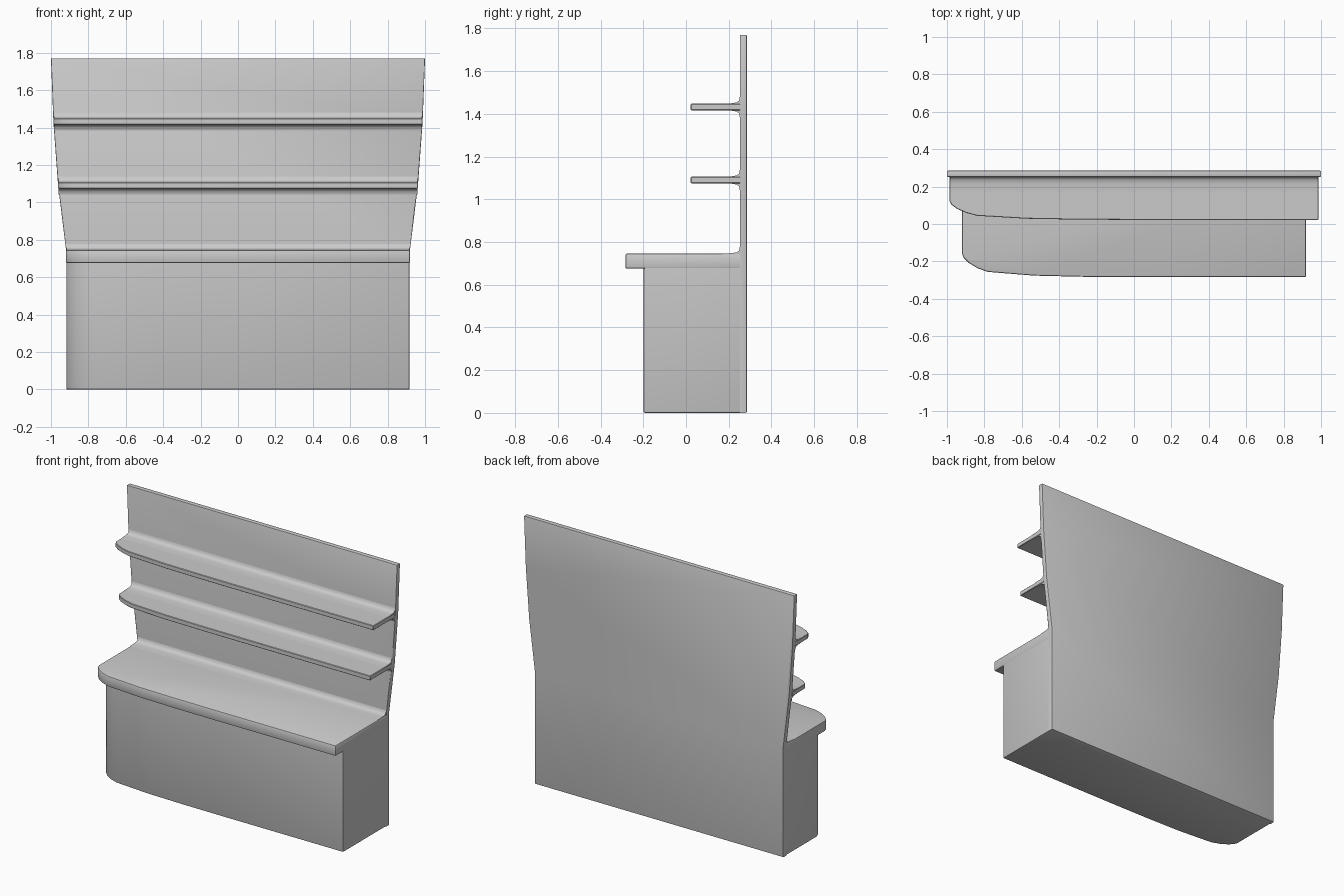
import bpy, bmesh

if "Cube" in bpy.data.objects:
    bpy.data.objects.remove(bpy.data.objects["Cube"])

BACK, FACE = 0.285, 0.252      # back and front of the upright panel

# Rounded front-left corner: x as a share of half width, y as depth behind the front
CORNER = [(-1.0, 0.128), (-0.99, 0.104), (-0.96, 0.076), (-0.91, 0.048),
          (-0.85, 0.028), (-0.58, 0.008), (-0.3, 0.002), (0.0, 0.0)]


def prism(name, outline, axis, lo, hi, bevel=0.0, pick=None, segments=2):
    """Extrude a 2D outline along an axis and bevel its sharp edges."""
    def place(a, b, c):
        return {'X': (c, a, b), 'Y': (a, c, b), 'Z': (a, b, c)}[axis]
    bm = bmesh.new()
    rings = [[bm.verts.new(place(a, b, c)) for a, b in outline] for c in (lo, hi)]
    bm.faces.new(rings[0])
    bm.faces.new(rings[1])
    n = len(outline)
    for i in range(n):
        j = (i + 1) % n
        bm.faces.new((rings[0][i], rings[0][j], rings[1][j], rings[1][i]))
    bmesh.ops.recalc_face_normals(bm, faces=bm.faces[:])
    if bevel:
        edges = [e for e in bm.edges if e.calc_face_angle(0) > 0.9
                 and (pick is None or pick((e.verts[0].co + e.verts[1].co) / 2))]
        bmesh.ops.bevel(bm, geom=edges, offset=bevel, segments=segments,
                        profile=0.5, affect='EDGES', clamp_overlap=True)
    mesh = bpy.data.meshes.new(name)
    bm.to_mesh(mesh)
    bm.free()
    obj = bpy.data.objects.new(name, mesh)
    bpy.context.collection.objects.link(obj)
    bpy.context.view_layer.objects.active = obj
    obj.select_set(True)
    bpy.ops.object.shade_smooth_by_angle(angle=0.7)
    obj.select_set(False)
    return obj


def slab_outline(half, front, depth=1.0):
    pts = [(x * half, front + y * depth) for x, y in CORNER]
    return pts + [(half, front), (half, FACE), (-half, FACE)]


def fillet(name, half, z, sign):
    """Soft concave strip where a slab meets the panel."""
    prof = [(0.17, 0.0), (0.215, 0.002), (0.238, 0.006), (0.248, 0.014),
            (FACE, 0.032), (FACE + 0.004, 0.032), (FACE + 0.004, -0.005), (0.17, -0.005)]
    prism(name, [(y, z + sign * h) for y, h in prof], 'X', -half, half)


# Upright back panel, flaring towards the top
widths = [(0.0, 0.918), (0.735, 0.918), (1.09, 0.962), (1.43, 0.987), (1.77, 1.0)]
panel = [(w, z) for z, w in widths] + [(-w, z) for z, w in reversed(widths)]
prism("back_panel", panel, 'Y', FACE, BACK, 0.005,
      lambda c: c.z > 0.76 or c.y > BACK - 0.001)

# Cabinet base and overhanging counter
front_only = lambda c: c.y < FACE - 0.01
prism("cabinet_base", slab_outline(0.918, -0.2), 'Z', 0.0, 0.685, 0.009,
      lambda c: front_only(c) and c.z < 0.5 and abs(c.x) < 0.93)
prism("counter_top", slab_outline(0.92, -0.284), 'Z', 0.675, 0.746, 0.008,
      front_only)
fillet("counter_fillet", 0.918, 0.746, 1)

# Two open shelves
for label, z, half in (("lower", 1.075, 0.962), ("upper", 1.417, 0.986)):
    prism(label + "_shelf", slab_outline(half, 0.022, 0.78), 'Z', z, z + 0.031,
          0.003, front_only, 1)
    fillet(label + "_shelf_top_fillet", half - 0.001, z + 0.031, 1)
    fillet(label + "_shelf_under_fillet", half - 0.003, z, -1)
